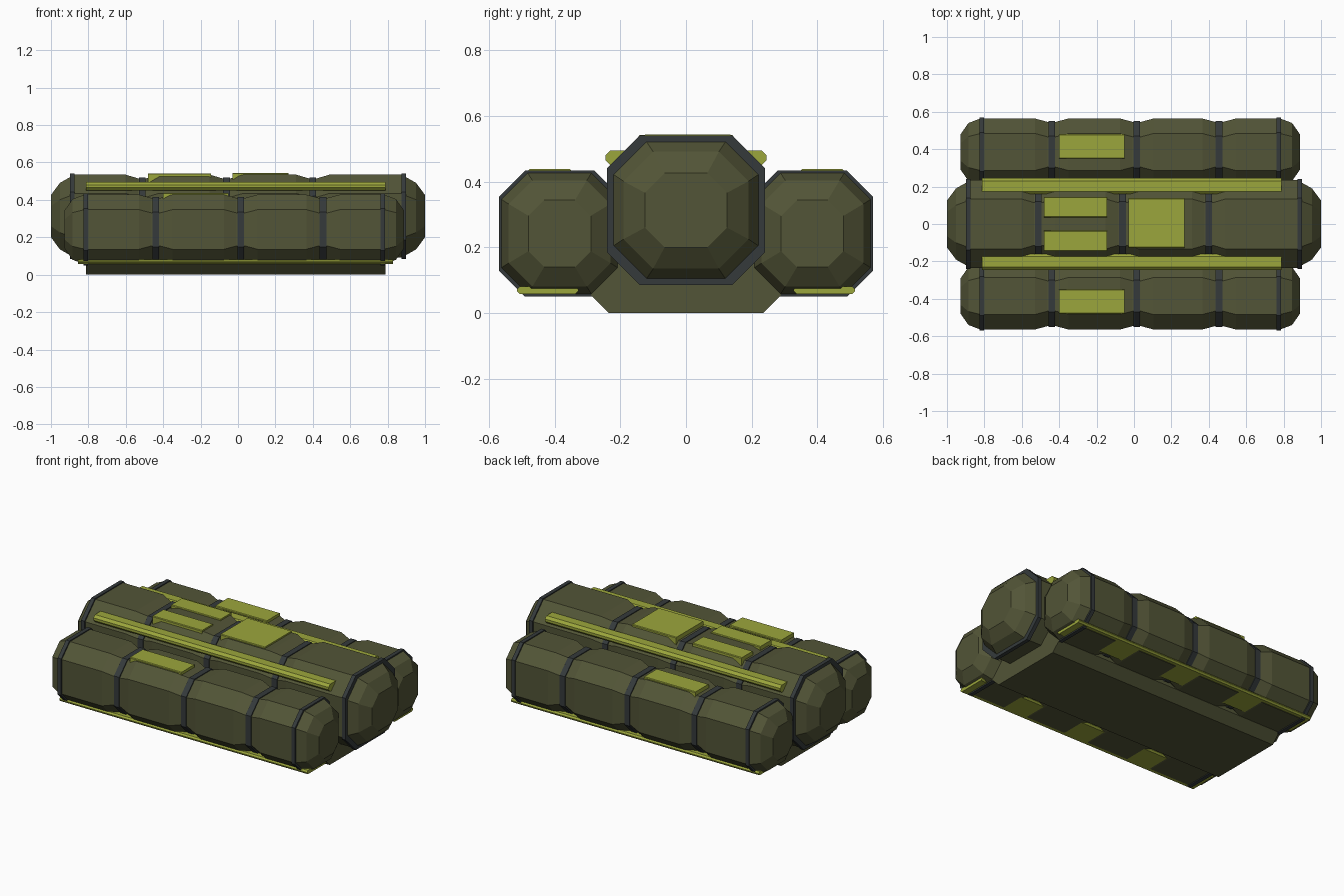
import bpy, bmesh, math

if "Cube" in bpy.data.objects:
    bpy.data.objects.remove(bpy.data.objects["Cube"])


def material(name, color):
    m = bpy.data.materials.new(name)
    m.diffuse_color = (*color, 1)
    m.use_nodes = True
    m.node_tree.nodes["Principled BSDF"].inputs["Base Color"].default_value = m.diffuse_color
    return m


OLIVE = material("olive_drab", (0.085, 0.09, 0.038))
BAND = material("dark_slate", (0.035, 0.042, 0.044))
LIME = material("lime_yellow", (0.33, 0.38, 0.045))


def octagon(hy, hz, c):
    return [(hy, hz - c), (hy - c, hz), (c - hy, hz), (-hy, hz - c),
            (-hy, c - hz), (c - hy, -hz), (hy - c, -hz), (hy, c - hz)]


def loft(name, sections, mat):
    """Skin a list of (x, [(y, z), ...]) sections and cap both ends."""
    bm = bmesh.new()
    rings = [[bm.verts.new((x, y, z)) for y, z in pts] for x, pts in sections]
    n = len(rings[0])
    for a, b in zip(rings, rings[1:]):
        for i in range(n):
            bm.faces.new((a[i], a[(i + 1) % n], b[(i + 1) % n], b[i]))
    bm.faces.new(rings[0])
    bm.faces.new(rings[-1])
    bmesh.ops.recalc_face_normals(bm, faces=bm.faces)
    mesh = bpy.data.meshes.new(name)
    bm.to_mesh(mesh)
    bm.free()
    mesh.materials.append(mat)
    obj = bpy.data.objects.new(name, mesh)
    bpy.context.collection.objects.link(obj)
    return obj


def bar(name, x0, x1, y0, y1, z0, z1, c, mat, taper=0.0):
    """Bar along x with a chamfered cross-section."""
    cy, cz = (y0 + y1) / 2, (z0 + z1) / 2
    pts = [(cy + y, cz + z) for y, z in octagon((y1 - y0) / 2, (z1 - z0) / 2, c)]
    return loft(name, [(x0, pts), (x1, pts)], mat)


def tank(name, cy, cz, hy, hz, c, ends, dips, caps, drop):
    """Octagonal tank: domed ends, and a narrow waist under each strap."""
    def sec(x, inset, ch=c):
        return x, [(cy + y, cz + z) for y, z in octagon(hy - inset, hz - inset, ch)]

    (x0, x1) = ends
    (tip, tip_in), (mid, mid_in), (root, root_in) = caps
    parts = [sec(x0 - tip, tip_in, c * .6), sec(x0 - mid, mid_in, c * .9),
             sec(x0 - root, root_in), sec(x0 + .012, .006)]
    for d in dips:
        parts += [sec(d - .09, .006), sec(d - .022, drop),
                  sec(d + .022, drop), sec(d + .09, .006)]
    parts += [sec(x1 - .012, .006), sec(x1 + root, root_in),
              sec(x1 + mid, mid_in, c * .9), sec(x1 + tip, tip_in, c * .6)]
    loft(name, parts, OLIVE)
    # straps
    for i, d in enumerate((x0, *dips, x1)):
        end = d in ends
        w, inset = (.012, 0) if end else (.018, drop - .005)
        loft(f"{name}_strap_{i}", [sec(d - w, inset), sec(d + w, inset)], BAND)


# Main tank
tank("centre_tank", 0, .313, .24, .228, .1, (-.887, .887), (-.512, -.062, .4),
     ((.113, .115), (.065, .05), (.012, .02)), .026)

# Base tray
tray = [(-.235, 0), (.235, 0), (.29, .055), (.29, .15), (-.29, .15), (-.29, .055)]
loft("base_tray", [(-.812, tray), (.788, tray)], OLIVE)

# Mirrored side tanks with their rails and plates
for label, s in (("front", -1), ("back", 1)):
    tank(f"{label}_tank", s * .385, .242, .185, .192, .08, (-.815, .775),
         (-.44, .015, .455), ((.112, .09), (.07, .03), (.012, .008)), .024)
    y = sorted((s * .16, s * .245))
    bar(f"{label}_upper_rail", -.812, .788, *y, .45, .495, .015, LIME)
    y = sorted((s * .328, s * .515))
    bar(f"{label}_lower_rail", -.855, .83, *y, .058, .081, .009, LIME)
    y = sorted((s * .35, s * .48))
    bar(f"{label}_side_plate", -.4, -.05, *y, .40, .438, .004, LIME)
    y = sorted((s * .035, s * .145))
    bar(f"{label}_top_plate", -.48, -.145, *y, .49, .542, .004, LIME)

# Large plate on the main tank
bar("large_top_plate", -.03, .27, -.128, .138, .49, .544, .004, LIME)
